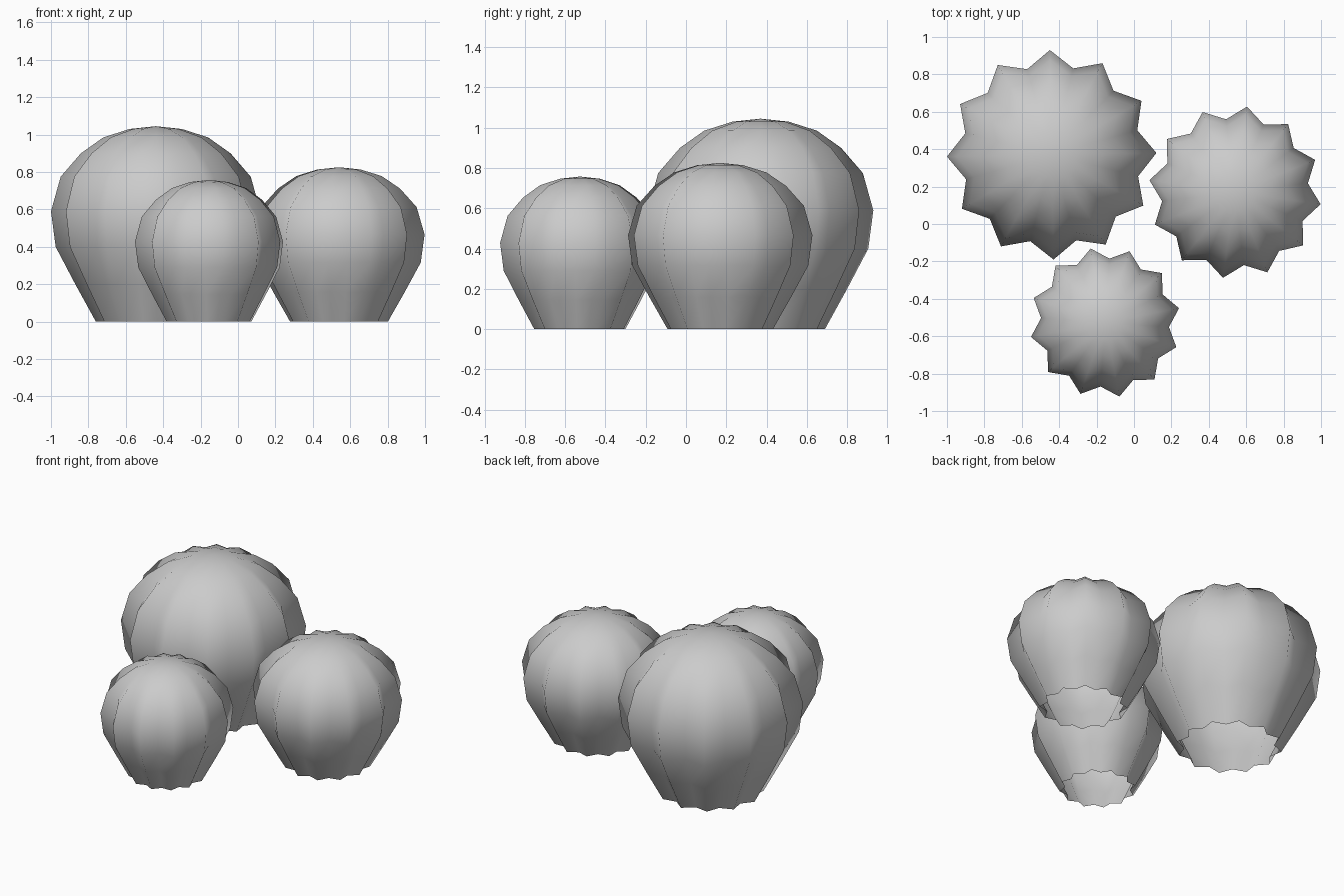
import bpy
import bmesh
from math import cos, sin, pi, radians

cube = bpy.data.objects.get("Cube")
if cube:
    bpy.data.objects.remove(cube, do_unlink=True)

grey = bpy.data.materials.new("soft grey")
grey.use_nodes = True
colour = (0.6, 0.6, 0.6, 1)
grey.diffuse_color = colour
grey.node_tree.nodes["Principled BSDF"].inputs["Base Color"].default_value = colour

RIBS = 12
VALLEY = 0.85  # groove radius relative to rib radius
# Rib silhouette as (radius, height), from the open base to near the tip
PROFILE = [(0.32, 0), (0.43, 0.2), (0.535, 0.4), (0.56, 0.59), (0.508, 0.775),
           (0.4, 0.9), (0.28, 0.985), (0.14, 1.03)]
TIP = 1.045


def ribbed_body(name, x, y, width, height, turn):
    """Star-section body of revolution, open underneath."""
    bm = bmesh.new()
    count = RIBS * 2
    rings = []
    for radius, z in PROFILE:
        ring = []
        for i in range(count):
            r = radius * width * (VALLEY if i % 2 else 1)
            a = i * pi / RIBS + radians(turn)
            ring.append(bm.verts.new((r * cos(a), r * sin(a), z * height)))
        rings.append(ring)
    tip = bm.verts.new((0, 0, TIP * height))
    for i in range(count):
        j = (i + 1) % count
        for low, high in zip(rings, rings[1:]):
            bm.faces.new((low[i], low[j], high[j], high[i]))
        bm.faces.new((rings[-1][i], rings[-1][j], tip))
    for face in bm.faces:
        face.smooth = True
    mesh = bpy.data.meshes.new(name)
    bm.to_mesh(mesh)
    bm.free()
    mesh.materials.append(grey)
    body = bpy.data.objects.new(name, mesh)
    body.location = (x, y, 0)
    bpy.context.collection.objects.link(body)


# Three ribbed cactus bodies of decreasing size
ribbed_body("large_cactus", -0.44, 0.37, 1, 1, 1)
ribbed_body("medium_cactus", 0.54, 0.17, 0.825, 0.79, 22)
ribbed_body("small_cactus", -0.155, -0.527, 0.72, 0.725, 11)
